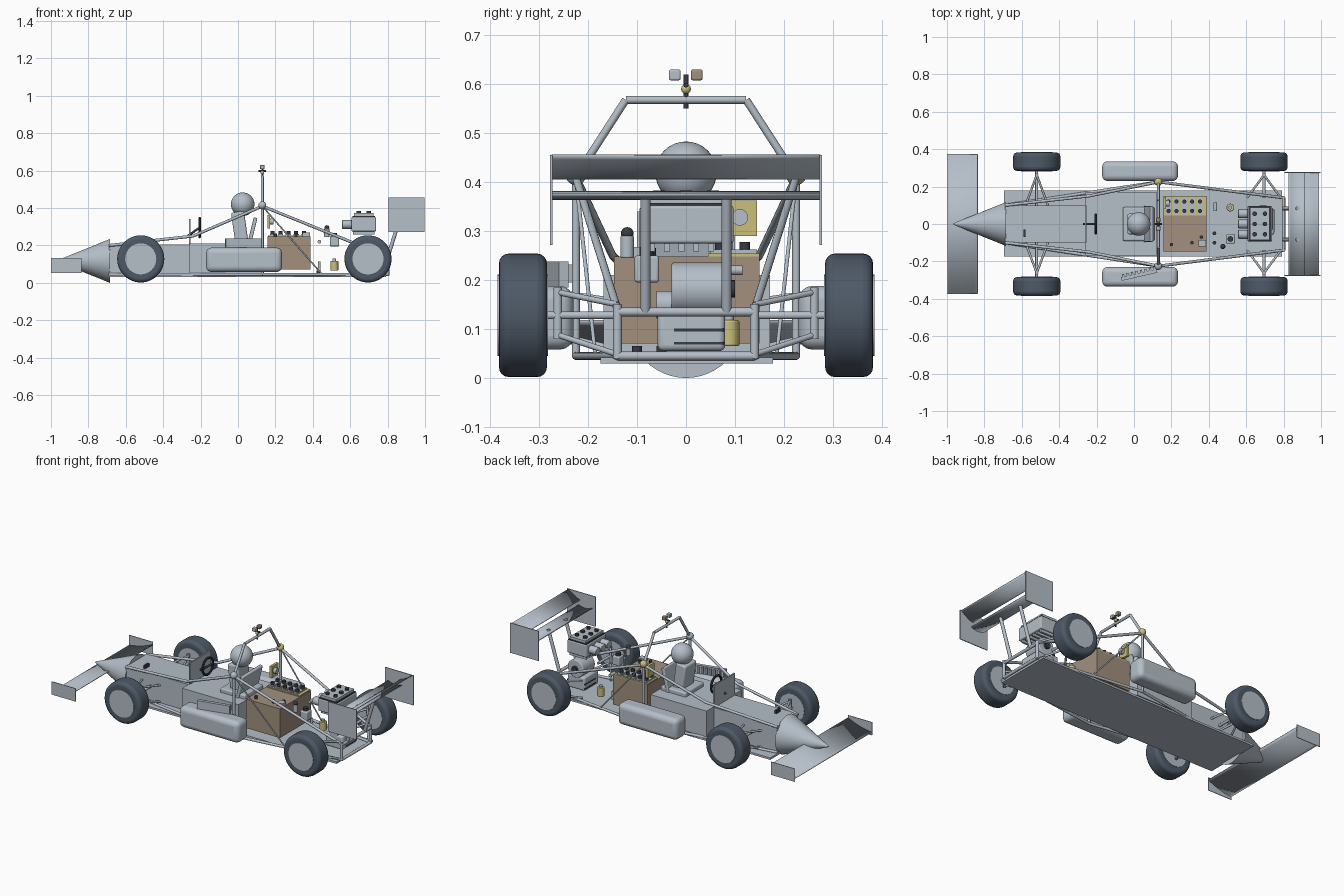
import bpy, bmesh, math
from mathutils import Vector, Matrix

cube = bpy.data.objects.get("Cube")
if cube:
    bpy.data.objects.remove(cube)


def material(name, r, g, b):
    m = bpy.data.materials.new(name)
    m.use_nodes = True
    m.diffuse_color = (r, g, b, 1)
    m.node_tree.nodes["Principled BSDF"].inputs["Base Color"].default_value = (r, g, b, 1)
    return m


GREY = material("light_grey", .46, .52, .58)
TYRE = material("tyre_slate", .075, .1, .135)
BROWN = material("brown", .36, .28, .21)
YELLOW = material("brass_yellow", .6, .52, .2)
DARK = material("charcoal", .04, .045, .055)


def finish(name, bm, mat, bevel=0, smooth=True):
    mesh = bpy.data.meshes.new(name)
    bmesh.ops.recalc_face_normals(bm, faces=bm.faces)
    bm.to_mesh(mesh)
    bm.free()
    mesh.materials.append(mat)
    ob = bpy.data.objects.new(name, mesh)
    bpy.context.collection.objects.link(ob)
    bpy.ops.object.select_all(action="DESELECT")
    ob.select_set(True)
    bpy.context.view_layer.objects.active = ob
    if bevel:
        mod = ob.modifiers.new("Bevel", "BEVEL")
        mod.width, mod.segments = bevel, 4
    if smooth:
        bpy.ops.object.shade_smooth_by_angle(angle=math.radians(40))
    return ob


def box(name, x, y, z, mat=GREY, bevel=0, turn=(0, 0, 0)):
    """Box from (low, high) pairs on each axis, turned about its centre."""
    bm = bmesh.new()
    bmesh.ops.create_cube(bm, size=1)
    spans = (x, y, z)
    bm.transform(Matrix.Diagonal([b - a for a, b in spans] + [1]))
    ob = finish(name, bm, mat, bevel, bevel > 0)
    ob.location = [(a + b) / 2 for a, b in spans]
    ob.rotation_euler = [math.radians(t) for t in turn]
    return ob


def rod(name, a, b, r=.008, mat=GREY, r2=None, sides=16, bevel=0):
    """Cylinder or cone between two points."""
    a, b = Vector(a), Vector(b)
    bm = bmesh.new()
    bmesh.ops.create_cone(bm, cap_ends=True, segments=sides, radius1=r,
                          radius2=r if r2 is None else r2, depth=(b - a).length)
    turn = (b - a).to_track_quat("Z", "Y").to_matrix().to_4x4()
    bm.transform(Matrix.Translation((a + b) / 2) @ turn)
    return finish(name, bm, mat, bevel)


def path(name, points, r=.008):
    for i in range(len(points) - 1):
        rod(f"{name}_{i + 1}", points[i], points[i + 1], r)


def ball(name, at, r, mat=GREY):
    bm = bmesh.new()
    bmesh.ops.create_uvsphere(bm, u_segments=32, v_segments=16, radius=r)
    bm.transform(Matrix.Translation(at))
    return finish(name, bm, mat)


def blade(name, start, end, half, sag, thick=.004):
    """Curved wing sheet between two (x, z) edges, spanning +-half in y."""
    bm = bmesh.new()
    steps = 10
    rows = []
    for i in range(steps + 1):
        t = i / steps
        x = start[0] + (end[0] - start[0]) * t
        z = start[1] + (end[1] - start[1]) * t - sag * 4 * t * (1 - t)
        rows.append([bm.verts.new((x, s * half, z)) for s in (-1, 1)])
    for p, q in zip(rows, rows[1:]):
        bm.faces.new((p[0], q[0], q[1], p[1]))
    ob = finish(name, bm, GREY)
    ob.modifiers.new("Thickness", "SOLIDIFY").thickness = thick


# Floor, nose and body
box("floor_pan", (-.695, .79), (-.175, .178), (.03, .042))
rod("nose_cone", (-.685, 0, .117), (-.965, 0, .117), .117, r2=.004, sides=48)
box("nose_box", (-.69, -.26), (-.1, .1), (.04, .205))
box("cockpit_body", (-.26, .12), (-.168, .172), (.05, .21))
box("nose_slot", (-.592, -.58), (-.07, -.03), (.205, .225), DARK)
box("windscreen", (-.262, -.254), (-.1, .1), (.2, .34))

# Steering wheel
bpy.ops.mesh.primitive_torus_add(major_radius=.05, minor_radius=.007, major_segments=32,
                                 minor_segments=10, location=(-.205, 0, .295),
                                 rotation=(0, math.pi / 2, 0))
wheel = bpy.context.object
wheel.name = "steering_wheel"
wheel.data.materials.append(DARK)
bpy.ops.object.shade_smooth_by_angle()
rod("steering_spoke", (-.205, -.05, .295), (-.205, .05, .295), .006, DARK)
rod("steering_column", (-.205, 0, .295), (-.27, 0, .25), .006, DARK)

# Driver and seat
ball("helmet", (.025, 0, .42), .063)
box("driver_torso", (-.025, .045), (-.055, .055), (.2, .38), turn=(0, -8, 0), bevel=.01)
box("seat_back", (.065, .085), (-.095, .095), (.19, .35), turn=(0, -14, 0), bevel=.005).rotation_euler.y *= -1
box("seat_base", (-.06, .11), (-.09, .09), (.2, .235), bevel=.008)

# Wheels and suspension
for end, x, inner, spread in (("front", -.52, .1, .06), ("rear", .695, .14, .09)):
    for side, s in (("right", -1), ("left", 1)):
        tag = f"{end}_{side}"
        rod(f"{tag}_tyre", (x, s * .284, .128), (x, s * .382, .128), .126, TYRE, sides=48, bevel=.02)
        rod(f"{tag}_hub", (x, s * .282, .128), (x, s * .385, .128), .083, sides=40)
        rod(f"{tag}_upright", (x, s * .262, .08), (x, s * .262, .185), .009)
        rod(f"{tag}_axle", (x, s * inner, .128), (x, s * .29, .128), .008)
        for d in (-spread, spread):
            rod(f"{tag}_upper_arm", (x, s * .262, .175), (x + d, s * inner, .15), .006)
            rod(f"{tag}_lower_arm", (x, s * .262, .088), (x + d, s * inner, .048), .006)

# Side pods, radiator and space frame
for side, s in (("right", -1), ("left", 1)):
    y = sorted((s * .23, s * .335))
    box(f"{side}_side_pod", (-.17, .235), y, (.058, .188), bevel=.028)
    path(f"{side}_upper_rail", [(-.69, s * .1, .2), (-.24, s * .15, .25), (.13, s * .225, .41), (.8, s * .14, .14)])
    path(f"{side}_lower_rail", [(-.69, s * .1, .045), (.13, s * .225, .045), (.8, s * .14, .045)])
    path(f"{side}_roll_hoop", [(.13, s * .225, .045), (.13, s * .225, .41), (.13, s * .123, .568), (.13, 0, .568)])
    rod(f"{side}_rear_post", (.8, s * .14, .04), (.8, s * .14, .15), .009)
    rod(f"{side}_diagonal_brace", (.13, s * .225, .41), (.45, s * .185, .045), .004)
    ball(f"{side}_hoop_joint", (.13, s * .225, .415), .021, YELLOW if s > 0 else GREY)
    rod(f"{side}_wing_strut", (.8, s * .083, .135), (.875, s * .083, .375), .01)
    # Wing end plates
    box(f"{side}_rear_end_plate", (.805, .997), sorted((s * .273, s * .278)), (.272, .455))
    box(f"{side}_front_end_plate", (-1, -.837), sorted((s * .371, s * .375)), (.052, .132))
for z in (.045, .135):
    rod("rear_crossbar", (.8, -.14, z), (.8, .14, z), .009)
box("radiator", (-.07, .125), (-.282, -.262), (.185, .238), turn=(0, 0, 13))
for i in range(8):
    box("radiator_fin", (-.062 + i * .024, -.05 + i * .024), (-.301 + i * .0055, -.267 + i * .0055),
        (.195, .232), turn=(0, 0, 13))

# Wings
blade("front_wing", (-.998, .072), (-.837, .118), .372, .008)
blade("rear_wing_main", (.825, .378), (.92, .374), .275, .012)
blade("rear_wing_flap", (.91, .405), (.99, .453), .275, .006)

# Camera mast on the hoop
rod("mast", (.13, 0, .55), (.13, 0, .62), .005, DARK)
rod("mast_arm", (.11, 0, .598), (.15, 0, .598), .005, DARK)
ball("mast_beacon", (.13, 0, .59), .01, YELLOW)
box("right_camera", (.118, .142), (-.035, -.011), (.608, .63), bevel=.004)
box("left_camera", (.118, .142), (.01, .034), (.608, .63), BROWN, .004)

# Brown power block with terminals
box("power_block", (.157, .388), (-.147, .15), (.07, .248), BROWN)
box("terminal_tray", (.16, .385), (.045, .15), (.248, .254), YELLOW)
for i in range(5):
    x = .185 + i * .042
    box("terminal_bar", (x - .014, x + .014), (.05, .145), (.252, .262))
    for y in (.07, .12):
        rod("terminal_cap", (x, y, .26), (x, y, .278), .011, DARK)
box("relay_box", (.345, .385), (-.12, -.085), (.248, .268))
for x, y in ((.2, -.11), (.31, -.1), (.36, -.07)):
    rod("block_bolt", (x, y, .245), (x, y, .265), .009, DARK)

# Gauge panel beside the hoop
box("gauge_panel", (.157, .172), (.083, .145), (.29, .362), YELLOW)
rod("gauge", (.165, .11, .328), (.19, .11, .328), .017)

# Small tanks, pumps and fittings
rod("yellow_canister", (.515, .088, .065), (.515, .088, .118), .021, YELLOW, bevel=.004)
rod("canister_cap", (.515, .088, .118), (.515, .088, .13), .01)
rod("cross_pipe", (.435, .07, .22), (.435, .115, .22), .01)
rod("standing_pipe", (.435, .09, .065), (.435, .09, .115), .007)
box("pump_body", (.492, .54), (-.105, -.055), (.195, .25), bevel=.006)
rod("pump_cap", (.515, -.08, .25), (.515, -.08, .266), .015, DARK)
rod("reservoir", (.475, -.12, .245), (.475, -.12, .29), .014, bevel=.003)
ball("reservoir_cap", (.475, -.12, .295), .013, DARK)
for y in (-.05, -.1):
    rod("floor_fitting", (.43, y, .04), (.43, y, .065), .01, DARK)

# Raised engine head
box("engine_block", (.607, .738), (-.093, .097), (.275, .352), bevel=.006)
box("engine_lid", (.62, .725), (-.085, .088), (.352, .372))
box("engine_gasket", (.612, .733), (-.09, .093), (.351, .357), DARK)
for y in (-.055, 0, .055):
    rod("intake_trumpet", (.557, y, .312), (.61, y, .312), .024, bevel=.004)
    for x in (.645, .7):
        rod("lid_port", (x, y, .37), (x, y, .383), .012, DARK)
for i in range(6):
    y = -.075 + i * .03
    box("engine_rib", (.615, .73), (y, y + .012), (.258, .276))

# Rear motor and gearbox
rod("motor", (.69, -.03, .182), (.69, .085, .182), .054, sides=40, bevel=.006)
rod("motor_nose", (.69, -.06, .15), (.69, -.03, .15), .028, sides=32)
rod("motor_shaft", (.69, .08, .182), (.69, .1, .182), .018, DARK)
box("gearbox", (.63, .75), (-.058, .08), (.055, .14), bevel=.012)
for z in (.068, .095):
    box("gearbox_band", (.628, .752), (-.025, .078), (z, z + .006), DARK)
